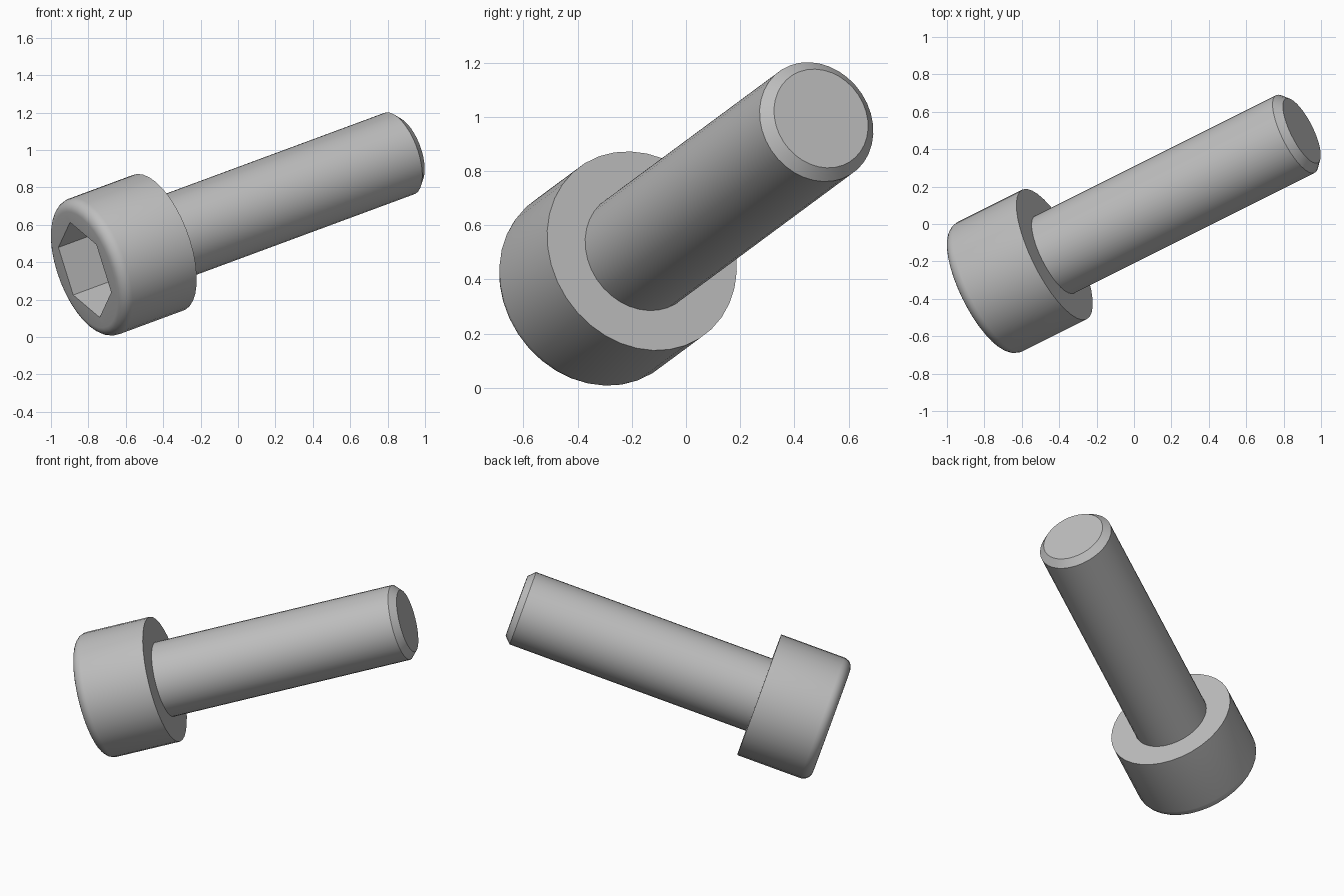
import bpy
import bmesh
from math import pi, sin, cos, radians
from mathutils import Vector, Matrix

cube = bpy.data.objects.get("Cube")
if cube:
    bpy.data.objects.remove(cube, do_unlink=True)

SIDES = 36
HEAD_R, HEAD_H, FILLET = 0.387, 0.464, 0.06
SOCKET_APOTHEM, SOCKET_DEPTH = 0.232, 0.26
SHAFT_R, SHAFT_LEN, CHAMFER = 0.232, 1.557, 0.04

steel = bpy.data.materials.new("grey steel")
steel.use_nodes = True
grey = (0.52, 0.52, 0.52, 1)
steel.diffuse_color = grey
steel.node_tree.nodes["Principled BSDF"].inputs["Base Color"].default_value = grey

# Tilted frame: local z runs from the head to the tip, local x to a socket corner
axis = Vector((0.849, 0.4245, 0.314)).normalized()
corner = Vector((-0.08, -0.03, 0.256))
corner = (corner - axis * corner.dot(axis)).normalized()
frame = Matrix((corner, axis.cross(corner), axis)).transposed().to_4x4()
frame.translation = (-0.425, -0.1625, 0.505)


def circle(radius):
    return lambda angle: radius


def hexagon(apothem):
    return lambda angle: apothem / cos(angle % (pi / 3) - pi / 6)


def loft(name, rings):
    """Join (outline, z) rings into a closed solid with flat end caps."""
    bm = bmesh.new()
    loops = []
    for outline, z in rings:
        loop = []
        for i in range(SIDES):
            a = 2 * pi * i / SIDES
            r = outline(a + 1e-9)
            loop.append(bm.verts.new((r * cos(a), r * sin(a), z)))
        loops.append(loop)
    for low, high in zip(loops, loops[1:]):
        for i in range(SIDES):
            j = (i + 1) % SIDES
            bm.faces.new((low[i], low[j], high[j], high[i]))
    bm.faces.new(loops[0])
    bm.faces.new(loops[-1])
    bmesh.ops.recalc_face_normals(bm, faces=bm.faces)
    mesh = bpy.data.meshes.new(name)
    bm.to_mesh(mesh)
    bm.free()
    mesh.materials.append(steel)
    obj = bpy.data.objects.new(name, mesh)
    bpy.context.collection.objects.link(obj)
    obj.matrix_world = frame
    bpy.ops.object.select_all(action="DESELECT")
    obj.select_set(True)
    bpy.context.view_layer.objects.active = obj
    bpy.ops.object.shade_smooth_by_angle(angle=radians(30))
    return obj


# Head: underside, cylindrical wall, rounded rim, then the hexagonal socket
rim = [(circle(HEAD_R - FILLET * (1 - cos(t))), -HEAD_H + FILLET * (1 - sin(t)))
       for t in (pi / 2 * k / 6 for k in range(7))]
socket = [(hexagon(SOCKET_APOTHEM), -HEAD_H),
          (hexagon(SOCKET_APOTHEM), -HEAD_H + SOCKET_DEPTH)]
loft("head", [(circle(HEAD_R), 0)] + rim + socket)

# Shaft: plain cylinder with a chamfered tip
loft("shaft", [(circle(SHAFT_R), -0.05),
               (circle(SHAFT_R), SHAFT_LEN - CHAMFER),
               (circle(SHAFT_R - CHAMFER), SHAFT_LEN)])
